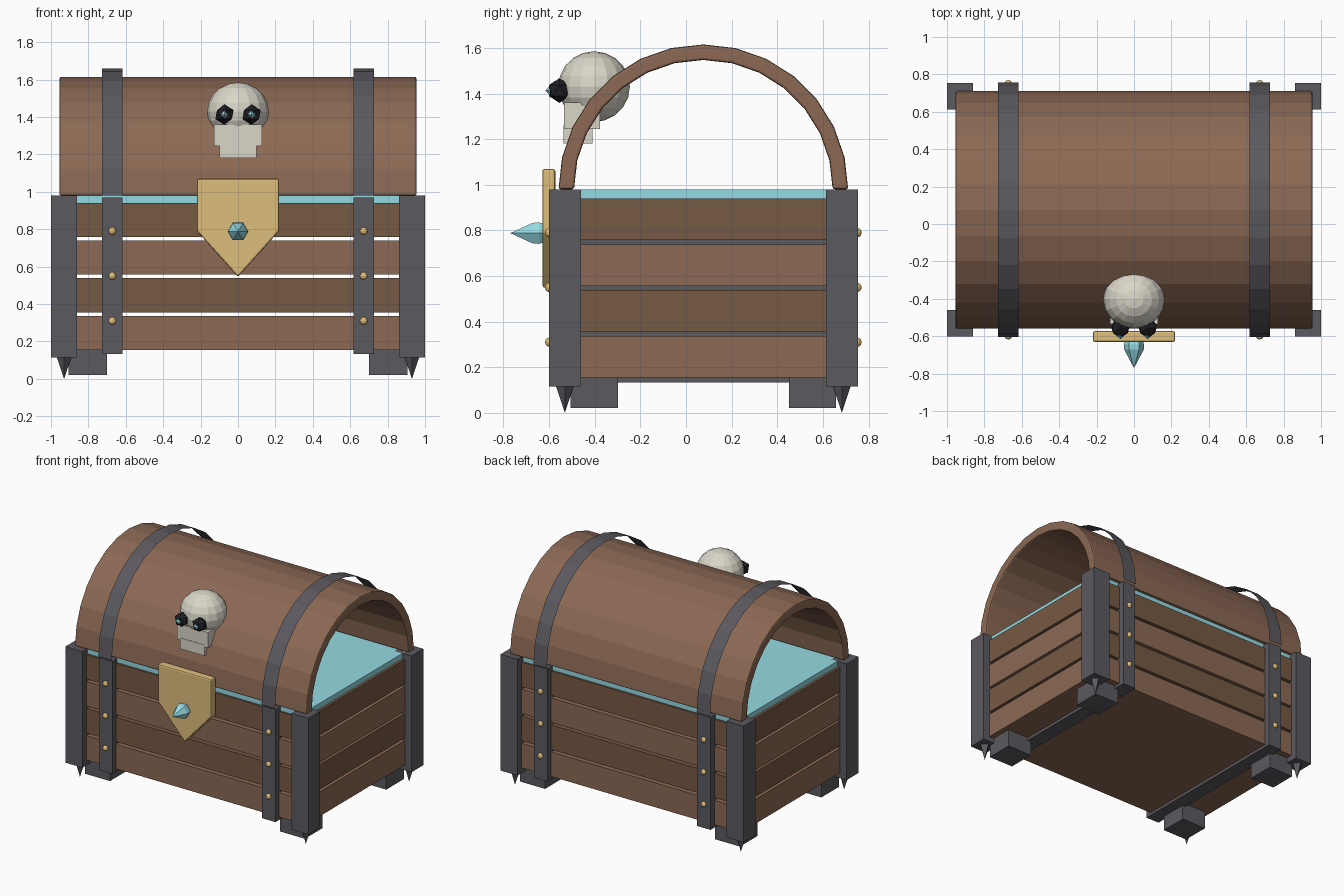
import bpy, bmesh
from math import sin, cos, pi
from mathutils import Matrix, Vector

if "Cube" in bpy.data.objects:
    bpy.data.objects.remove(bpy.data.objects["Cube"])

CY = 0.076  # depth centre of the chest body


def material(name, r, g, b):
    m = bpy.data.materials.new(name)
    m.diffuse_color = (r, g, b, 1)
    m.use_nodes = True
    m.node_tree.nodes["Principled BSDF"].inputs["Base Color"].default_value = m.diffuse_color
    return m


WOOD = material("light_wood", 0.262, 0.141, 0.089)
DARK = material("dark_wood", 0.185, 0.100, 0.058)
IRON = material("iron", 0.105, 0.100, 0.115)
GOLD = material("gold", 0.73, 0.51, 0.20)
TEAL = material("teal", 0.30, 0.70, 0.76)
BONE = material("bone", 0.70, 0.67, 0.58)
BLACK = material("black", 0.015, 0.015, 0.02)


def finish(name, bm, mat, bevel=0):
    bmesh.ops.recalc_face_normals(bm, faces=bm.faces)
    me = bpy.data.meshes.new(name)
    bm.to_mesh(me)
    bm.free()
    me.materials.append(mat)
    ob = bpy.data.objects.new(name, me)
    bpy.context.collection.objects.link(ob)
    if bevel:
        mod = ob.modifiers.new("bevel", 'BEVEL')
        mod.width = bevel
        mod.segments = 2
        mod.angle_limit = 0.7
    return ob


def box(name, x, y, z, mat, bevel=0):
    size = Vector((x[1] - x[0], y[1] - y[0], z[1] - z[0]))
    mid = Vector((sum(x), sum(y), sum(z))) / 2
    bm = bmesh.new()
    bmesh.ops.create_cube(bm, size=1, matrix=Matrix.Translation(mid) @ Matrix.Diagonal(size).to_4x4())
    return finish(name, bm, mat, bevel)


def extrude_profile(name, pts, axis, a, b, mat, bevel=0):
    """Closed profile of two coordinates, extruded along x or y from a to b."""
    put = (lambda p, d: (d, p[0], p[1])) if axis == 'x' else (lambda p, d: (p[0], d, p[1]))
    bm = bmesh.new()
    face = bm.faces.new([bm.verts.new(put(p, a)) for p in pts])
    new = bmesh.ops.extrude_face_region(bm, geom=[face], use_keep_orig=True)["geom"]
    move = Vector(put((0, 0), b - a))
    bmesh.ops.translate(bm, vec=move, verts=[v for v in new if isinstance(v, bmesh.types.BMVert)])
    return finish(name, bm, mat, bevel)


def ball(name, loc, radii, seg, rings, mat):
    bm = bmesh.new()
    bmesh.ops.create_uvsphere(bm, u_segments=seg, v_segments=rings, radius=1,
                              matrix=Matrix.Translation(loc) @ Matrix.Diagonal(radii).to_4x4())
    return finish(name, bm, mat)


def arc(r, n=14):
    return [(CY - r * cos(pi * i / n), 0.98 + r * sin(pi * i / n)) for i in range(n + 1)]


# stacked plank layers, alternating tone
for i in range(4):
    z = 0.155 + i * 0.201
    box(f"plank_layer_{i + 1}", (-0.945, 0.945), (-0.555, 0.705), (z, z + 0.182), (WOOD, DARK)[i % 2])

# glowing contents showing under the lid
box("inner_glow", (-0.925, 0.925), (-0.54, 0.69), (0.93, 0.98), TEAL)

# hollow half-barrel lid
extrude_profile("lid", arc(0.635) + arc(0.567)[::-1], 'x', -0.955, 0.955, WOOD, 0.01)

for s, side in ((-1, "left"), (1, "right")):
    # iron strap: band round the body plus thin ribbon over the lid
    sx = sorted((s * 0.617, s * 0.727))
    box(f"{side}_body_strap", sx, (-0.597, 0.749), (0.133, 0.97), IRON)
    bm = bmesh.new()
    rows = [[bm.verts.new((x, y, z)) for x in sx] for y, z in arc(0.68)]
    for p, q in zip(rows, rows[1:]):
        bm.faces.new((p[0], p[1], q[1], q[0]))
    finish(f"{side}_lid_strap", bm, IRON)

    for t, end in ((-1, "front"), (1, "back")):
        # corner post with spike below, and foot
        box(f"{end}_{side}_post", sorted((s * 0.86, s)),
            sorted((CY + t * 0.537, CY + t * 0.677)), (0.115, 0.98), IRON)
        bm = bmesh.new()
        bmesh.ops.create_cone(bm, cap_ends=True, segments=4, radius1=0, radius2=0.04, depth=0.12,
                              matrix=Matrix.Translation((s * 0.93, CY + t * 0.607, 0.06)))
        finish(f"{end}_{side}_spike", bm, IRON)
        box(f"{end}_{side}_foot", sorted((s * 0.70, s * 0.905)),
            sorted((CY + t * 0.375, CY + t * 0.582)), (0.022, 0.16), IRON)
        # rivets
        for k in range(3):
            ball(f"{end}_{side}_rivet_{k + 1}", (s * 0.672, CY + t * 0.673, 0.31 + k * 0.24),
                 (0.021, 0.021, 0.021), 10, 6, GOLD)

# lock plate
extrude_profile("lock_plate", [(-0.22, 1.07), (-0.22, 0.79), (0, 0.545), (0.22, 0.79), (0.22, 1.07)],
                'y', -0.63, -0.573, GOLD, 0.01)

# hexagonal crystal on the plate
bm = bmesh.new()
rings = [[bm.verts.new((r * cos(pi * i / 3), y, 0.788 + r * sin(pi * i / 3))) for i in range(6)]
         for y, r in ((-0.60, 0.04), (-0.645, 0.054), (-0.672, 0.052))]
tip = bm.verts.new((0, -0.77, 0.788))
bm.faces.new(rings[0])
for i in range(6):
    j = (i + 1) % 6
    for p, q in zip(rings, rings[1:]):
        bm.faces.new((p[i], p[j], q[j], q[i]))
    bm.faces.new((rings[-1][i], rings[-1][j], tip))
finish("lock_crystal", bm, TEAL)

# skull ornament: cranium, jaw blocks, eyes with bright pupils
ball("skull_cranium", (0, -0.403, 1.43), (0.165, 0.157, 0.155), 16, 10, BONE)
box("skull_cheeks", (-0.127, 0.127), (-0.535, -0.378), (1.245, 1.36), BONE)
box("skull_jaw", (-0.10, 0.10), (-0.538, -0.41), (1.18, 1.26), BONE)
for s, side in ((-1, "left"), (1, "right")):
    bm = bmesh.new()
    bmesh.ops.create_icosphere(bm, subdivisions=1, radius=0.054,
                               matrix=Matrix.Translation((s * 0.073, -0.555, 1.413)))
    finish(f"{side}_skull_eye", bm, BLACK)
    ball(f"{side}_skull_pupil", (s * 0.073, -0.597, 1.413), (0.021, 0.019, 0.021), 4, 2, TEAL)
